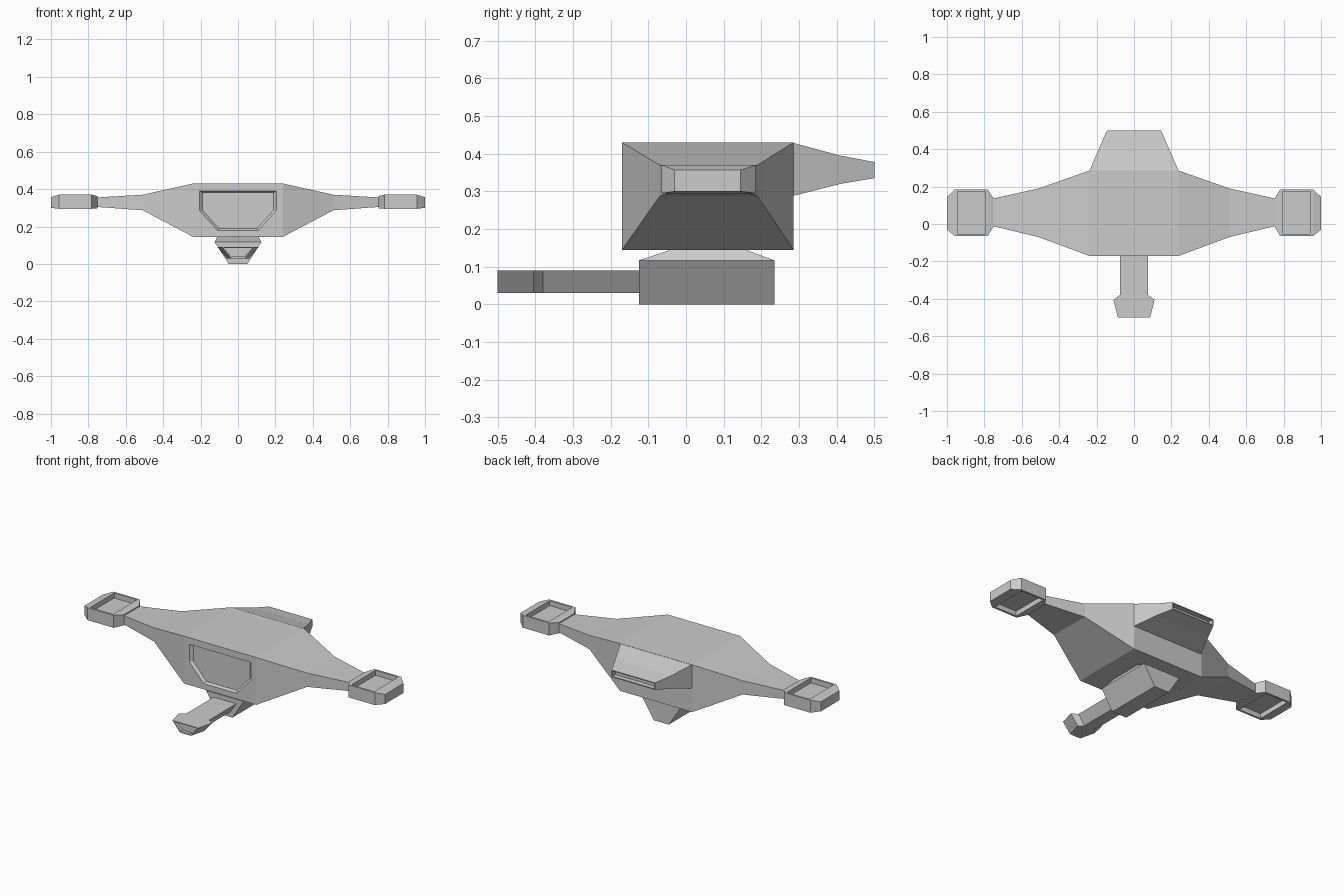
import bpy, bmesh
from mathutils import Vector

if "Cube" in bpy.data.objects:
    bpy.data.objects.remove(bpy.data.objects["Cube"], do_unlink=True)

grey = bpy.data.materials.new("light grey")
grey.use_nodes = True
colour = (0.6, 0.6, 0.6, 1)
grey.diffuse_color = colour
grey.node_tree.nodes["Principled BSDF"].inputs["Base Color"].default_value = colour


def recess(bm, direction, border, depth):
    """Sink a bordered, straight-walled pocket into the broadest face looking that way."""
    bm.normal_update()
    d = Vector(direction)
    face = max((f for f in bm.faces if f.normal.dot(d) > 0.95), key=lambda f: f.calc_area())
    bmesh.ops.inset_individual(bm, faces=[face], thickness=border)
    floor = bmesh.ops.extrude_discrete_faces(bm, faces=[face])["faces"][0]
    bmesh.ops.translate(bm, verts=floor.verts, vec=-d * depth)


def loft(name, rings, pockets=()):
    """Skin a chain of matching rings and close both ends."""
    bm = bmesh.new()
    loops = [[bm.verts.new(p) for p in ring] for ring in rings]
    n = len(loops[0])
    for a, b in zip(loops, loops[1:]):
        for i in range(n):
            j = (i + 1) % n
            bm.faces.new((a[i], a[j], b[j], b[i]))
    bm.faces.new(loops[0])
    bm.faces.new(loops[-1])
    bmesh.ops.recalc_face_normals(bm, faces=bm.faces)
    for pocket in pockets:
        recess(bm, *pocket)
    mesh = bpy.data.meshes.new(name)
    bm.to_mesh(mesh)
    bm.free()
    mesh.materials.append(grey)
    obj = bpy.data.objects.new(name, mesh)
    bpy.context.collection.objects.link(obj)
    return obj


def ring_x(x, y0, y1, z0, z1):
    return [(x, y0, z0), (x, y1, z0), (x, y1, z1), (x, y0, z1)]


def ring_y(y, bottom, top, z0, z1):
    return [(-bottom, y, z0), (bottom, y, z0), (top, y, z1), (-top, y, z1)]


def ring_z(z, half, y0, y1):
    return [(-half, y0, z), (half, y0, z), (half, y1, z), (-half, y1, z)]


# Hull with tapering arms
half = [(0.24, -0.17, 0.285, 0.145, 0.43),
        (0.51, -0.07, 0.19, 0.287, 0.37),
        (0.76, -0.01, 0.135, 0.305, 0.355)]
hull = loft("hull", [ring_x(-s[0], *s[1:]) for s in reversed(half)]
            + [ring_x(*s) for s in half])

# Six-sided sunken panel in the nose
outline = [(-0.205, 0.39), (0.205, 0.39), (0.205, 0.285),
           (0.11, 0.18), (-0.11, 0.18), (-0.205, 0.285)]


def panel_ring(y, scale):
    return [(x * scale, y, 0.29 + (z - 0.29) * scale) for x, z in outline]


cutter = loft("panel_cutter", [panel_ring(-0.185, 1.07), panel_ring(-0.17, 1.0),
                               panel_ring(-0.155, 0.92)])
cutter.hide_render = True
cut = hull.modifiers.new("nose panel", "BOOLEAN")
cut.operation = "DIFFERENCE"
cut.solver = "EXACT"
cut.object = cutter
bpy.context.view_layer.objects.active = hull
bpy.ops.object.modifier_apply(modifier=cut.name)
bpy.data.objects.remove(cutter, do_unlink=True)

# Tail with exhaust slot
loft("tail", [ring_y(0.28, 0.24, 0.24, 0.287, 0.43),
              ring_y(0.41, 0.184, 0.184, 0.32, 0.395),
              ring_y(0.5, 0.145, 0.145, 0.335, 0.378)],
     [((0, 1, 0), 0.008, 0.03)])

# Wingtip pods, hollowed above and below
for side, label in ((1, "left"), (-1, "right")):
    loft(label + "_pod",
         [ring_x(side * 0.75, -0.01, 0.135, 0.298, 0.362),
          ring_x(side * 0.782, -0.065, 0.185, 0.295, 0.37),
          ring_x(side * 0.957, -0.065, 0.185, 0.295, 0.37),
          ring_x(side * 1.0, -0.03, 0.145, 0.3, 0.357)],
         [((0, 0, 1), 0.017, 0.03), ((0, 0, -1), 0.017, 0.03)])

# Belly mount: sloped collar over a wedge-shaped housing
loft("gun_mount", [ring_z(0.15, 0.108, -0.025, 0.145),
                   ring_z(0.117, 0.125, -0.125, 0.235),
                   ring_z(0.0, 0.05, -0.125, 0.235)])

# Barrel with flared, hollow muzzle
loft("gun_barrel", [ring_y(-0.1, 0.035, 0.075, 0.03, 0.09),
                    ring_y(-0.38, 0.035, 0.075, 0.03, 0.09),
                    ring_y(-0.405, 0.06, 0.11, 0.03, 0.09),
                    ring_y(-0.5, 0.036, 0.086, 0.03, 0.09)],
     [((0, -1, 0), 0.01, 0.02)])
